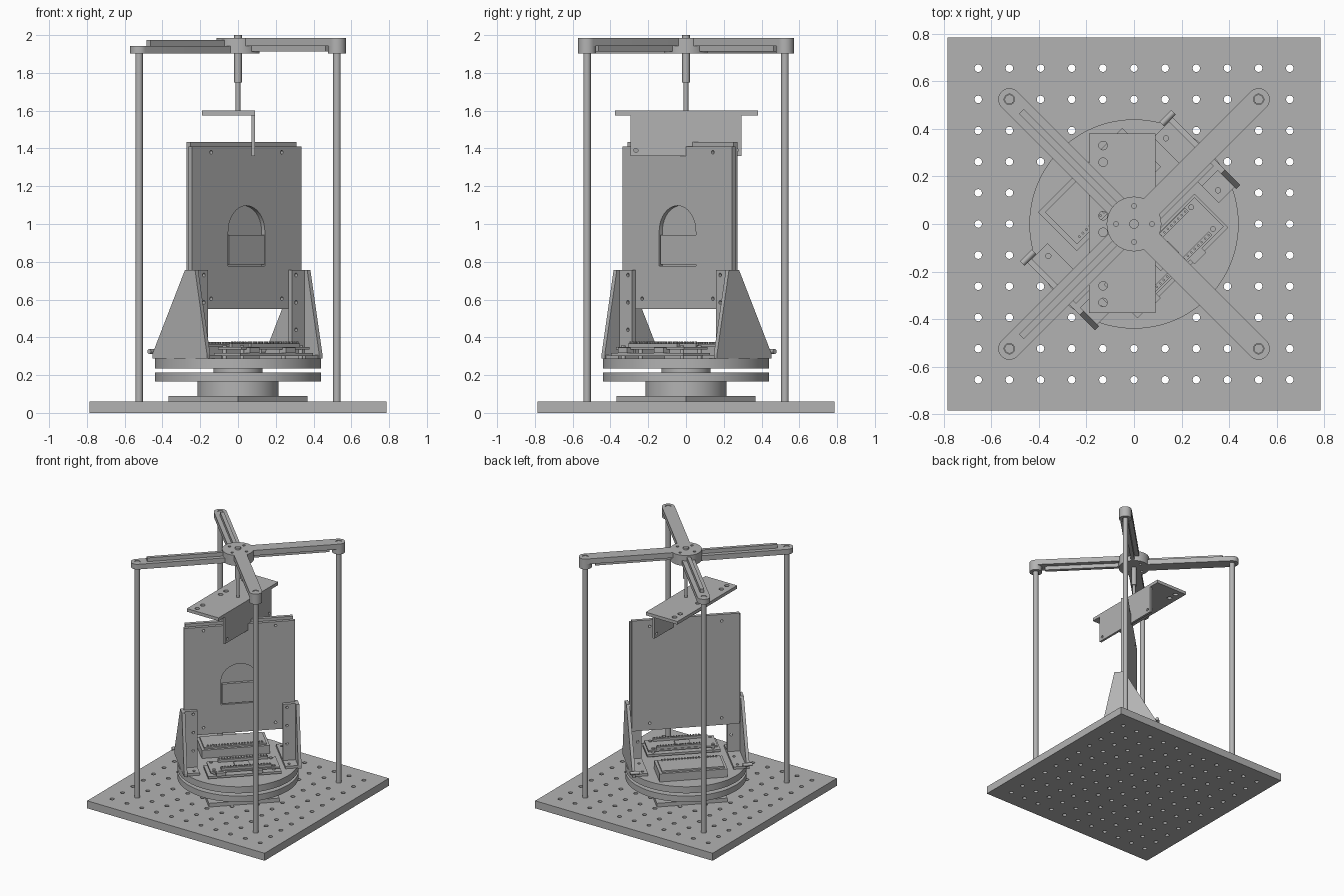
import bpy, bmesh, math
from math import cos, sin, pi, radians
from mathutils import Vector

if "Cube" in bpy.data.objects:
    bpy.data.objects.remove(bpy.data.objects["Cube"], do_unlink=True)

grey = bpy.data.materials.new("plain grey")
grey.use_nodes = True
colour = (0.45, 0.45, 0.45, 1)
grey.diffuse_color = colour
grey.node_tree.nodes["Principled BSDF"].inputs["Base Color"].default_value = colour


def circle(x, y, r, n=20):
    return [(x + r * cos(2 * pi * i / n), y + r * sin(2 * pi * i / n)) for i in range(n)]


def rect(a0, a1, b0, b1):
    return [(a0, b0), (a1, b0), (a1, b1), (a0, b1)]


PLACE = {"x": lambda a, b, h: (h, a, b),
         "y": lambda a, b, h: (a, h, b),
         "z": lambda a, b, h: (a, b, h)}


def plate(name, outline, lo, hi, holes=(), axis="z", turn=0, smooth=False):
    """Flat profile with holes, extruded along an axis and turned about z."""
    put = PLACE[axis]
    direction = Vector(put(0, 0, 1))
    bm = bmesh.new()
    for loop in [outline, *holes]:
        vs = [bm.verts.new(put(a, b, lo)) for a, b in loop]
        for i, v in enumerate(vs):
            bm.edges.new((v, vs[i - 1]))
    bmesh.ops.triangle_fill(bm, use_beauty=True, edges=bm.edges[:], normal=direction)
    grown = bmesh.ops.extrude_face_region(bm, geom=bm.faces[:], use_keep_orig=True)
    moved = [g for g in grown["geom"] if isinstance(g, bmesh.types.BMVert)]
    bmesh.ops.translate(bm, vec=direction * (hi - lo), verts=moved)
    bmesh.ops.recalc_face_normals(bm, faces=bm.faces[:])
    mesh = bpy.data.meshes.new(name)
    bm.to_mesh(mesh)
    bm.free()
    mesh.materials.append(grey)
    obj = bpy.data.objects.new(name, mesh)
    bpy.context.collection.objects.link(obj)
    obj.rotation_euler.z = radians(turn)
    if smooth or holes:
        bpy.ops.object.select_all(action="DESELECT")
        obj.select_set(True)
        bpy.context.view_layer.objects.active = obj
        bpy.ops.object.shade_smooth_by_angle(angle=radians(35))
    return obj


def disc(name, r, lo, hi, x=0, y=0, n=32, **kw):
    return plate(name, circle(x, y, r, n), lo, hi, smooth=True, **kw)


def box(name, x0, x1, y0, y1, z0, z1, turn=45):
    return plate(name, rect(x0, x1, y0, y1), z0, z1, turn=turn)


# Perforated base
pitch = 0.131
grid = [i * pitch for i in range(-5, 6)]
plate("base_plate", rect(-0.785, 0.785, -0.785, 0.785), 0, 0.06,
      [circle(x, y, 0.016, 12) for x in grid for y in grid])

# Turntable
box("foot_plate", -0.26, 0.26, -0.26, 0.26, 0.06, 0.09)
disc("pedestal", 0.215, 0.09, 0.165, n=64)
disc("lower_disc", 0.44, 0.165, 0.213, n=96)
disc("bearing", 0.13, 0.213, 0.235, n=48)
disc("upper_disc", 0.44, 0.235, 0.287, n=96)

# Corner rods and the four-armed top frame
reach = 0.741
arm_end = [(reach + 0.047 * cos(t), 0.047 * sin(t))
           for t in [-pi / 2 + pi * i / 14 for i in range(15)]]
arm_outline = [(0.095, -0.047), *arm_end, (0.095, 0.047)]
for angle in (45, -45, 135, -135):
    raised = abs(angle) < 90
    z0, z1 = (1.943, 1.985) if raised else (1.902, 1.943)
    plate("top_arm", arm_outline, z0, z1, [circle(reach, 0, 0.022)], turn=angle)
    disc("corner_rod", 0.02, 0.06, z1 - 0.004, x=reach, turn=angle)
    if raised:
        plate("arm_boss", circle(reach, 0, 0.047, 28), 1.902, 1.943,
              [circle(reach, 0, 0.022)], turn=angle)
    rib = (1.912, 1.943) if raised else (1.943, 1.973)
    box("arm_rib", 0.11, 0.67, -0.014, 0.014, *rib, turn=angle)
hub_holes = [circle(0.075 * cos(t), 0.075 * sin(t), 0.01, 12)
             for t in (0, pi / 2, pi, 3 * pi / 2)]
for name, z0, z1 in (("lower_hub", 1.902, 1.943), ("upper_hub", 1.943, 1.985)):
    plate(name, circle(0, 0, 0.115, 48), z0, z1, hub_holes)
disc("spindle", 0.02, 1.75, 2.0)
disc("spindle_tip", 0.012, 1.6, 1.75)

# Hanging angle bracket
plate("hanger_top", rect(-0.19, 0.09, -0.375, 0.38), 1.575, 1.6,
      [circle(-0.13, s * y, 0.018) for s in (-1, 1) for y in (0.035, 0.26, 0.33)])
plate("hanger_web", rect(-0.295, 0.295, 1.36, 1.575), 0.072, 0.09,
      [circle(s * 0.265, 1.39, 0.011, 12) for s in (-1, 1)], axis="x")

# Upright panels, the front one with an arched window
screws = [circle(s * 0.265, z, 0.01, 12) for s in (-1, 1) for z in (0.605, 1.38)]
arch = [(-0.137, 0.778), (0.137, 0.778)] + [
    (0.137 * cos(t), 0.96 + 0.137 * sin(t)) for t in [pi * i / 20 for i in range(21)]]
plate("front_panel", rect(-0.41, 0.41, 0.55, 1.41), -0.064, -0.04,
      screws + [arch], axis="y", turn=45)
plate("rear_panel", rect(-0.397, 0.397, 0.55, 1.433), -0.04, -0.013,
      screws, axis="y", turn=45)
box("window_insert", -0.128, 0.137, -0.062, -0.04, 0.785, 0.942)

# Gusseted supports at both ends of the panels
for s in (-1, 1):
    def span(a, b):
        return sorted((s * a, s * b))
    plate("gusset", [(-0.2, 0.287), (0.21, 0.287), (0.21, 0.31), (-0.035, 0.757),
                     (-0.11, 0.757), (-0.2, 0.31)], *span(0.408, 0.432), axis="x", turn=45)
    plate("support_post", rect(*span(0.315, 0.408), 0.3, 0.757), -0.09, -0.064,
          [circle(s * 0.345, z, 0.01, 12) for z in (0.44, 0.585, 0.73)],
          axis="y", turn=45)
    plate("support_foot", rect(*span(0.315, 0.408), -0.19, 0.2), 0.287, 0.307,
          [circle(s * 0.35, y, 0.011, 12) for y in (-0.15, 0.02, 0.16)], turn=45)
    disc("stop_screw", 0.013, *span(0.38, 0.45), x=0.215, y=0.325, n=16,
         axis="x", turn=45)

# Electronics on the turntable
box("front_tray", -0.27, 0.27, -0.29, -0.09, 0.3, 0.318)
box("front_board", -0.25, 0.26, -0.275, -0.1, 0.335, 0.348)
for x in (-0.22, 0.22):
    for y in (-0.25, -0.12):
        disc("standoff", 0.012, 0.287, 0.356, x=x, y=y, n=12, turn=45)
for y in (-0.255, -0.115):
    box("pin_header", -0.17, 0.2, y - 0.011, y + 0.011, 0.348, 0.368)
    for i in range(18):
        x = -0.16 + i * 0.0205
        box("pin", x - 0.004, x + 0.004, y - 0.004, y + 0.004, 0.368, 0.378)
box("chip", -0.06, 0.05, -0.22, -0.15, 0.348, 0.358)
for x in (-0.21, 0.06):
    box("socket", x, x + 0.07, -0.3, -0.25, 0.318, 0.345)
box("rear_unit", -0.25, 0.25, 0.09, 0.32, 0.287, 0.352)
box("rear_cover", -0.23, 0.23, 0.11, 0.3, 0.352, 0.365)
for i in range(20):
    x = -0.2 + i * 0.021
    box("rear_pin", x - 0.005, x + 0.005, 0.12, 0.13, 0.365, 0.376)
